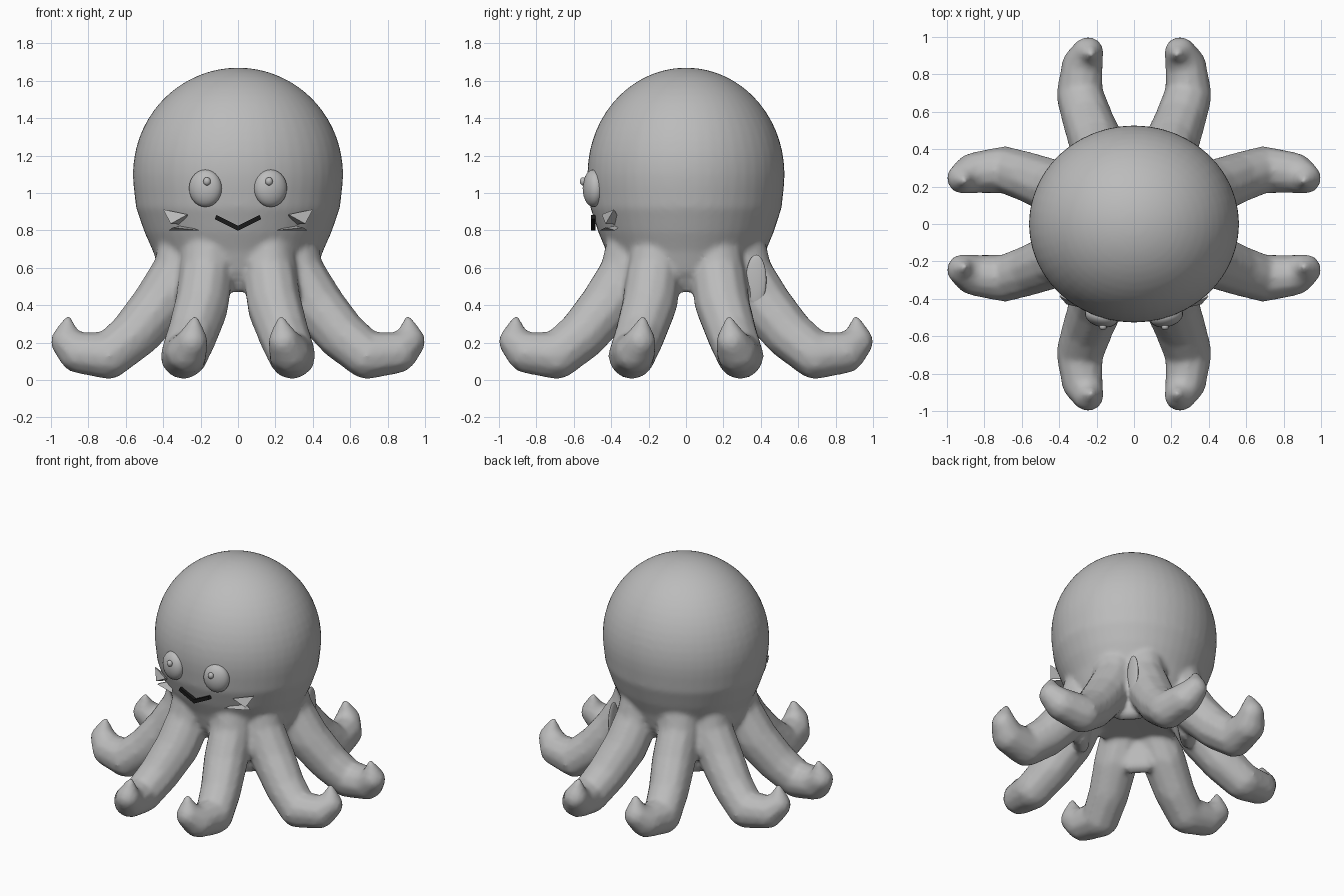
import bpy, bmesh, math
from mathutils import Matrix, Vector

if "Cube" in bpy.data.objects:
    bpy.data.objects.remove(bpy.data.objects["Cube"])


def material(name, rgb):
    m = bpy.data.materials.new(name)
    m.use_nodes = True
    m.diffuse_color = (*rgb, 1)
    m.node_tree.nodes["Principled BSDF"].inputs["Base Color"].default_value = (*rgb, 1)
    return m


GREY = material("soft grey", (0.5, 0.5, 0.5))
BLACK = material("mouth black", (0.01, 0.01, 0.01))


def finish(bm, name, mat, smooth=True):
    bmesh.ops.recalc_face_normals(bm, faces=bm.faces)
    me = bpy.data.meshes.new(name)
    bm.to_mesh(me)
    bm.free()
    me.materials.append(mat)
    for p in me.polygons:
        p.use_smooth = smooth
    ob = bpy.data.objects.new(name, me)
    bpy.context.collection.objects.link(ob)
    return ob


def hull(bm, points):
    """Add the convex hull of a list of points."""
    verts = [bm.verts.new(p) for p in points]
    res = bmesh.ops.convex_hull(bm, input=verts)
    loose = {g for g in res["geom_interior"] + res["geom_unused"]
             if isinstance(g, bmesh.types.BMVert)}
    bmesh.ops.delete(bm, geom=list(loose), context='VERTS')


def unit_ball():
    bm = bmesh.new()
    bmesh.ops.create_icosphere(bm, subdivisions=2, radius=1)
    points = [v.co.copy() for v in bm.verts]
    bm.free()
    return points


BALL = unit_ball()


def link(bm, *balls):
    """Convex link around balls given as (position, radius)."""
    hull(bm, [pos + rad * p for pos, rad in balls for p in BALL])


def ellipsoid(name, pos, size, turn=0):
    bm = bmesh.new()
    mat = (Matrix.Translation(pos) @ Matrix.Rotation(turn, 4, 'Z')
           @ Matrix.Diagonal((*size, 1)))
    bmesh.ops.create_uvsphere(bm, u_segments=24, v_segments=14, radius=1, matrix=mat)
    return finish(bm, name, GREY)


# Head and waist: a turned profile, slightly narrower front to back
body = bmesh.new()
profile = [(0.562 * math.sin(t), 1.1 + 0.57 * math.cos(t))
           for t in (math.radians(6 * i) for i in range(17))]
profile += [(0.545, 0.92), (0.50, 0.79), (0.455, 0.69), (0.42, 0.58), (0.35, 0.47), (0, 0.48)]
ring = [body.verts.new((r, 0, z)) for r, z in profile]
edges = [body.edges.new(pair) for pair in zip(ring, ring[1:])]
bmesh.ops.spin(body, geom=ring + edges, cent=(0, 0, 0), axis=(0, 0, 1),
               angle=math.tau, steps=48)
bmesh.ops.remove_doubles(body, verts=body.verts, dist=0.001)
bmesh.ops.scale(body, verts=body.verts, vec=(1, 0.938, 1))

# Eight curling tentacles: outward, sideways, height, radius
path = [(0.28, 0.15, 0.70, 0.155), (0.315, 0.17, 0.57, 0.15), (0.42, 0.195, 0.40, 0.15),
        (0.55, 0.245, 0.245, 0.138), (0.69, 0.29, 0.13, 0.128), (0.85, 0.275, 0.145, 0.112),
        (0.918, 0.245, 0.205, 0.085), (0.91, 0.23, 0.328, 0.018)]
for sx in (1, -1):
    for sy in (1, -1):
        for swap in (False, True):
            balls = []
            for out, side, z, rad in path:
                x, y = (side, out) if swap else (out, side)
                balls.append((Vector((sx * x, sy * y, z)), rad))
            for a, b in zip(balls, balls[1:]):
                link(body, a, b)
        # Web between neighbouring tentacles on the diagonal
        link(body, *((Vector((sx * x, sy * y, z)), rad) for x, y, z, rad in
                     ((0.25, 0.25, 0.55, 0.1), (0.29, 0.21, 0.32, 0.05), (0.21, 0.29, 0.32, 0.05))))

body_ob = finish(body, "head_and_tentacles", GREY)
remesh = body_ob.modifiers.new("fuse", 'REMESH')
remesh.mode = 'VOXEL'
remesh.voxel_size = 0.016
remesh.use_smooth_shade = True
relax = body_ob.modifiers.new("soften", 'SMOOTH')
relax.factor = 0.5
relax.iterations = 6

for sx, side in ((1, "left"), (-1, "right")):
    # Bulging eye with a small pupil bead
    ellipsoid(side + "_eye", (sx * 0.174, -0.495, 1.025), (0.09, 0.055, 0.1), sx * 0.25)
    ellipsoid(side + "_pupil", (sx * 0.166, -0.55, 1.062), (0.02, 0.018, 0.022))
    # Pointed cheek fold
    bm = bmesh.new()
    for tri in (((0.40, -0.385, 0.912), (0.27, -0.45, 0.885), (0.36, -0.43, 0.835)),
                ((0.35, -0.43, 0.815), (0.21, -0.46, 0.80), (0.37, -0.38, 0.80))):
        hull(bm, [(sx * x, y, z) for x, y, z in tri + ((0.28, -0.34, 0.83),)])
    finish(bm, side + "_cheek_fold", GREY, False)

# Mouth: a V-shaped bar
bm = bmesh.new()
front = [(-0.125, 0.86), (0, 0.798), (0.125, 0.86), (0.115, 0.882), (0, 0.825), (-0.115, 0.882)]
face = bm.faces.new([bm.verts.new((x, -0.508, z)) for x, z in front])
grown = bmesh.ops.extrude_face_region(bm, geom=[face])["geom"]
bmesh.ops.translate(bm, vec=(0, 0.025, 0),
                    verts=[g for g in grown if isinstance(g, bmesh.types.BMVert)])
finish(bm, "mouth", BLACK, False)

# Small flap in the rear left gap
ellipsoid("rear_flap", (0.325, 0.375, 0.535), (0.015, 0.055, 0.135))
